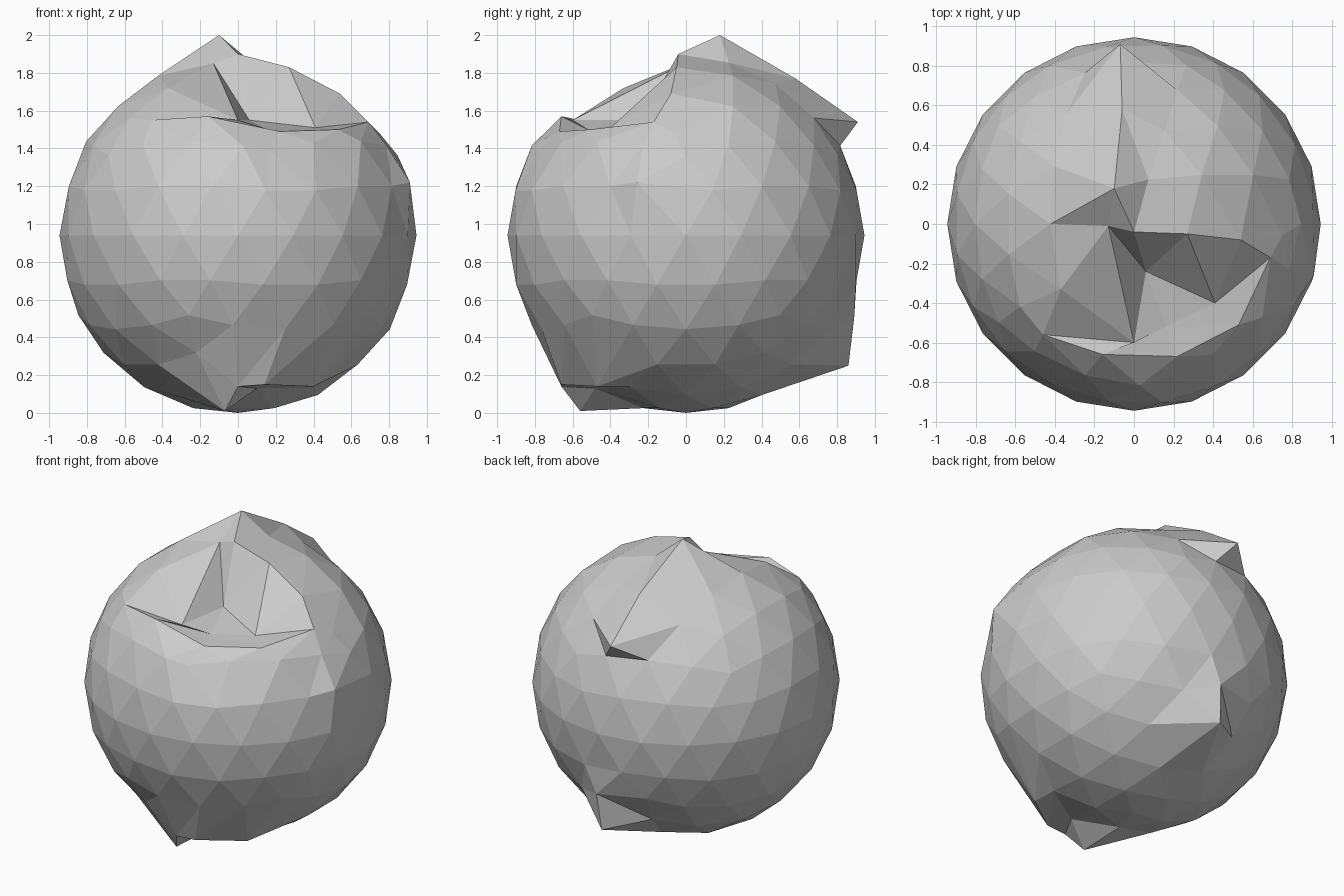
import bpy
import bmesh
import math
from mathutils import Vector

cube = bpy.data.objects.get("Cube")
if cube:
    bpy.data.objects.remove(cube, do_unlink=True)

RADIUS = 0.945
CENTRE = Vector((0, 0, 0.94))
ROW_STEP = math.radians(63.435 / 4)   # angle between vertex rows near a pole

# Each entry: row counted from the pole, heading in degrees, new position
top_peak = [
    (0, 0, (0, -.04, 1.9)),
    (1, 0, (.27, -.05, 1.83)),
    (1, 144, (-.1, .18, 2)),
    (1, 216, (-.13, -.01, 1.85)),
]
back_ridge = [
    (2, 108, (-.06, .58, 1.77)),
    (3, 96, (-.07, .91, 1.54)),
]
front_crater = [
    (1, 288, (.06, -.24, 1.55)),
    (2, 216, (-.37, -.33, 1.72)),
    (2, 252, (0, -.6, 1.55)),
    (2, 288, (.16, -.52, 1.5)),
    (3, 240, (-.46, -.56, 1.55)),
    (3, 264, (-.16, -.66, 1.57)),
    (3, 288, (.22, -.67, 1.49)),
    (4, 288, (.16, -.78, 1.39)),
    (4, 306, (.4, -.66, 1.43)),
]
side_notch = [
    (2, 324, (.41, -.4, 1.51)),
    (2, 0, (.54, -.08, 1.69)),
    (3, 312, (.53, -.51, 1.5)),
    (3, 336, (.69, -.17, 1.54)),
    (3, 0, (.75, -.06, 1.48)),
]
lower_front_spike = [
    (2, 252, (-.07, -.56, .01)),
    (2, 288, (.1, -.48, .13)),
    (3, 276, (0, -.66, .14)),
    (3, 300, (.14, -.66, .15)),
    (3, 324, (.4, -.47, .14)),
]
lower_back_spike = [
    (3, 84, (.03, .86, .25)),
    (4, 90, (.05, .89, .5)),
]


def direction(row, heading, pole):
    """Unit vector for a row and heading around the upper or lower pole."""
    polar, turn = row * ROW_STEP, math.radians(heading)
    return Vector((math.sin(polar) * math.cos(turn),
                   math.sin(polar) * math.sin(turn),
                   pole * math.cos(polar)))


def sculpt(verts, rest, moves, pole):
    """Pull the vertex closest to each direction to its new position."""
    for row, heading, target in moves:
        aim = direction(row, heading, pole)
        index = max(range(len(rest)), key=lambda i: rest[i].dot(aim))
        verts[index].co = Vector(target)


# Faceted ball
bm = bmesh.new()
bmesh.ops.create_icosphere(bm, subdivisions=3, radius=RADIUS)
bm.verts.ensure_lookup_table()
rest = [v.co.normalized() for v in bm.verts]
bmesh.ops.translate(bm, verts=bm.verts, vec=CENTRE)

# Peaks, crater and spikes
for feature in (top_peak, back_ridge, front_crater, side_notch):
    sculpt(bm.verts, rest, feature, 1)
for feature in (lower_front_spike, lower_back_spike):
    sculpt(bm.verts, rest, feature, -1)

# Bulge at the edge of the notch
bulge = Vector((.91, -.26, 1.22))
nearest = min(bm.verts, key=lambda v: (v.co - bulge).length)
nearest.co = bulge

for v in bm.verts:
    v.co.z = max(v.co.z, 0)

mesh = bpy.data.meshes.new("rock")
bm.to_mesh(mesh)
bm.free()
rock = bpy.data.objects.new("rock", mesh)
bpy.context.collection.objects.link(rock)

# Plain stone colour
stone = bpy.data.materials.new("grey_stone")
stone.use_nodes = True
colour = (0.6, 0.6, 0.6, 1)
stone.diffuse_color = colour
stone.node_tree.nodes["Principled BSDF"].inputs["Base Color"].default_value = colour
mesh.materials.append(stone)
